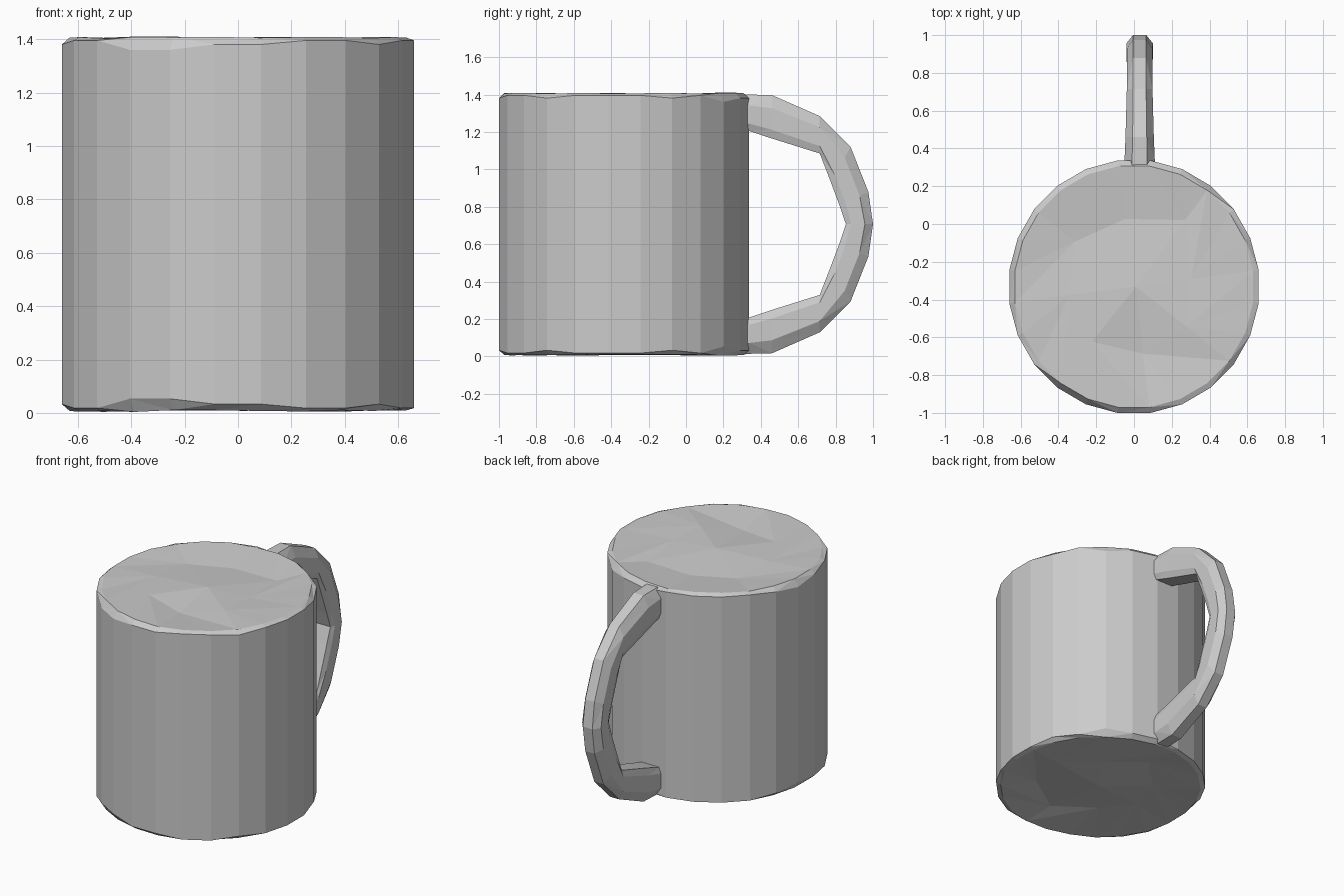
import bpy, bmesh, math, random

if "Cube" in bpy.data.objects:
    bpy.data.objects.remove(bpy.data.objects["Cube"])

random.seed(4)
MID_Z = 0.707          # the mug mirrors top to bottom about this height
CENTRE_Y = -0.332


def skin(name, rings):
    """Bridge equal-sized closed rings and cap both ends."""
    bm = bmesh.new()
    loops = [[bm.verts.new(p) for p in ring] for ring in rings]
    n = len(loops[0])
    for a, b in zip(loops, loops[1:]):
        for i in range(n):
            j = (i + 1) % n
            bm.faces.new((a[i], a[j], b[j], b[i]))
    caps = [bm.faces.new(loops[0]), bm.faces.new(loops[-1])]
    bmesh.ops.recalc_face_normals(bm, faces=bm.faces)
    return bm, caps


def finish(name, bm):
    bmesh.ops.triangulate(bm, faces=[f for f in bm.faces if len(f.verts) > 3])
    bmesh.ops.recalc_face_normals(bm, faces=bm.faces)
    mesh = bpy.data.meshes.new(name)
    bm.to_mesh(mesh)
    bm.free()
    obj = bpy.data.objects.new(name, mesh)
    bpy.context.collection.objects.link(obj)
    return obj


# Solid body: faceted drum with unevenly chamfered rims
SIDES = 24
angles = [math.tau * (i + 0.5) / SIDES for i in range(SIDES)]
drop = [random.choice((0.015, 0.03, 0.05)) for _ in angles]


def ring(r, z_of):
    return [(r * 0.988 * math.cos(a), CENTRE_Y + r * math.sin(a), z_of(i))
            for i, a in enumerate(angles)]


R = 0.674
body, caps = skin("mug_body", [
    ring(R - 0.03, lambda i: 0.003 + random.uniform(0, 0.008)),
    ring(R, lambda i: 0.003 + drop[i]),
    ring(R, lambda i: 1.411 - drop[i]),
    ring(R - 0.03, lambda i: 1.411 - random.uniform(0, 0.008)),
])

# Irregular flat facets across the closed top and bottom
for cap in caps:
    z = cap.calc_center_median().z
    inward = 1 if z < MID_Z else -1
    rim = list(cap.verts)
    body.faces.remove(cap)
    hub = body.verts.new((0.01, CENTRE_Y, z))
    inner = []
    for k in range(0, SIDES, 3):
        a, r = angles[k], random.uniform(0.3, 0.45)
        inner.append(body.verts.new((r * math.cos(a), CENTRE_Y + r * math.sin(a),
                                     z + inward * random.uniform(0, 0.03))))
    rim.sort(key=lambda v: math.atan2(v.co.y - CENTRE_Y, v.co.x) % math.tau)
    for k in range(len(inner)):
        nxt = inner[(k + 1) % len(inner)]
        for s in range(3):
            body.faces.new((rim[3 * k + s], rim[(3 * k + s + 1) % SIDES], inner[k]))
        body.faces.new((inner[k], rim[(3 * k + 3) % SIDES], nxt))
        body.faces.new((hub, inner[k], nxt))
finish("mug_body", body)

# Handle: chunky D loop, stations are (inner y, z), (outer y, z), half width
upper = [((0.25, 1.22), (0.25, 1.40), 0.08),
         ((0.34, 1.205), (0.34, 1.40), 0.08),
         ((0.46, 1.165), (0.46, 1.397), 0.075),
         ((0.715, 1.085), (0.715, 1.285), 0.068),
         ((0.775, 0.93), (0.88, 1.12), 0.068),
         ((0.82, 0.81), (0.975, 0.88), 0.068)]
lower = [((i[0], 2 * MID_Z - i[1]), (o[0], 2 * MID_Z - o[1]), w)
         for i, o, w in reversed(upper)]
stations = upper + [((0.855, MID_Z), (1.0, MID_Z), 0.07)] + lower

# Cross-section: (fraction of half width, inner-to-outer fraction)
half = [(0.8, 0.0), (1.0, 0.2), (1.0, 0.7), (0.5, 1.0)]
section = half + [(-x, t) for x, t in reversed(half)]
rings = [[(0.03 + w * x, i[0] + (o[0] - i[0]) * t, i[1] + (o[1] - i[1]) * t)
          for x, t in section] for i, o, w in stations]
handle, _ = skin("handle", rings)
finish("handle", handle)
